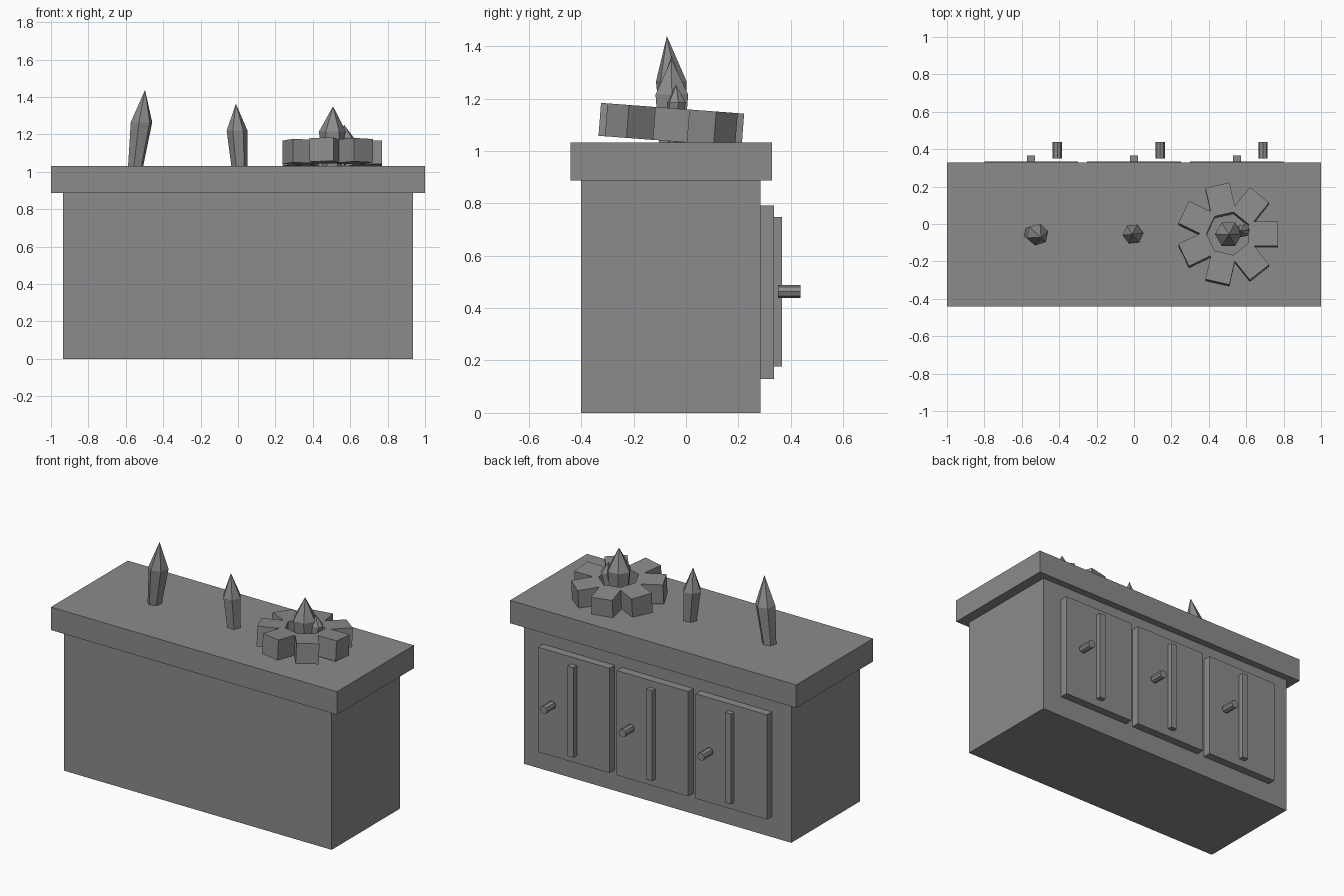
import bpy, bmesh, math
from mathutils import Matrix, Vector

if "Cube" in bpy.data.objects:
    bpy.data.objects.remove(bpy.data.objects["Cube"])

grey = bpy.data.materials.new("stone_grey")
grey.diffuse_color = (0.26, 0.26, 0.26, 1)
grey.use_nodes = True
grey.node_tree.nodes["Principled BSDF"].inputs["Base Color"].default_value = grey.diffuse_color


def finish(name, bm):
    bmesh.ops.recalc_face_normals(bm, faces=bm.faces)
    mesh = bpy.data.meshes.new(name)
    bm.to_mesh(mesh)
    bm.free()
    mesh.materials.append(grey)
    obj = bpy.data.objects.new(name, mesh)
    bpy.context.collection.objects.link(obj)
    return obj


def box(name, lo, hi):
    bm = bmesh.new()
    bmesh.ops.create_cube(bm, size=1)
    lo, hi = Vector(lo), Vector(hi)
    bmesh.ops.scale(bm, vec=hi - lo, verts=bm.verts)
    bmesh.ops.translate(bm, vec=(lo + hi) / 2, verts=bm.verts)
    return finish(name, bm)


def handle(name, x):
    bm = bmesh.new()
    m = Matrix.Translation((x, 0.394, 0.463)) @ Matrix.Rotation(math.pi / 2, 4, 'X')
    bmesh.ops.create_cone(bm, cap_ends=True, segments=8, radius1=0.025,
                          radius2=0.025, depth=0.087, matrix=m)
    return finish(name, bm)


def crystal(name, base, base_r, mid, mid_r, apex, turn=0.0, sides=6):
    """Leaning shaft that widens upward and ends in a point."""
    bm = bmesh.new()
    rings = []
    for c, r in ((base, base_r), (mid, mid_r)):
        rings.append([bm.verts.new((c[0] + r * math.cos(turn + i * math.tau / sides),
                                    c[1] + r * math.sin(turn + i * math.tau / sides),
                                    c[2])) for i in range(sides)])
    tip = bm.verts.new(apex)
    bm.faces.new(rings[0])
    for i in range(sides):
        j = (i + 1) % sides
        bm.faces.new((rings[0][i], rings[0][j], rings[1][j], rings[1][i]))
        bm.faces.new((rings[1][i], rings[1][j], tip))
    return finish(name, bm)


def petal_ring(name, center, tilt, n=7, hole=0.118, core=0.152, reach=0.266, h=0.126):
    """Ring with a hole and one square petal on every side."""
    bm = bmesh.new()

    def pt(r, a):
        return Vector((r * math.cos(a), r * math.sin(a), -h / 2))
    corners = [(i - 0.5) * math.tau / n for i in range(n)]
    inner = [bm.verts.new(pt(hole, a)) for a in corners]
    outer = [bm.verts.new(pt(core, a)) for a in corners]
    length = reach - core * math.cos(math.pi / n)
    for i in range(n):
        j = (i + 1) % n
        a = i * math.tau / n
        out = Vector((math.cos(a), math.sin(a), 0)) * length
        p, q = (bm.verts.new(v.co + out) for v in (outer[i], outer[j]))
        bm.faces.new((inner[i], outer[i], outer[j], inner[j]))
        bm.faces.new((outer[i], p, q, outer[j]))
    top = bmesh.ops.extrude_face_region(bm, geom=bm.faces[:], use_keep_orig=True)
    verts = [g for g in top["geom"] if isinstance(g, bmesh.types.BMVert)]
    bmesh.ops.translate(bm, vec=(0, 0, h), verts=verts)
    bm.transform(Matrix.Translation(center) @ Matrix.Rotation(tilt, 4, 'X'))
    return finish(name, bm)


# Cabinet and worktop
box("cabinet_body", (-0.935, -0.40, 0), (0.935, 0.284, 0.887))
box("worktop", (-1, -0.44, 0.887), (1, 0.328, 1.032))

# Doors with a centre slat and a round handle, on the rear side
for i, x in enumerate((-0.55, 0, 0.55), 1):
    box(f"door_{i}", (x - 0.25, 0.28, 0.13), (x + 0.25, 0.335, 0.792))
    box(f"door_slat_{i}", (x - 0.021, 0.33, 0.178), (x + 0.021, 0.367, 0.748))
    handle(f"door_handle_{i}", x + 0.14)

# Crystals standing on the worktop
crystal("tall_crystal", (-0.548, -0.05, 1.025), 0.042,
        (-0.516, -0.056, 1.265), 0.060, (-0.497, -0.073, 1.438), 0.3)
crystal("short_crystal", (0.008, -0.052, 1.025), 0.043,
        (-0.005, -0.054, 1.22), 0.056, (-0.011, -0.055, 1.364), 0.1)

# Flower-shaped ring with two crystals in its middle
petal_ring("petal_ring", (0.505, -0.056, 1.100), -0.075)
crystal("flower_crystal", (0.505, -0.054, 1.025), 0.055,
        (0.505, -0.054, 1.215), 0.072, (0.508, -0.056, 1.350))
crystal("small_side_crystal", (0.548, -0.045, 1.025), 0.026,
        (0.582, -0.036, 1.185), 0.036, (0.567, -0.038, 1.252), 0.2)
